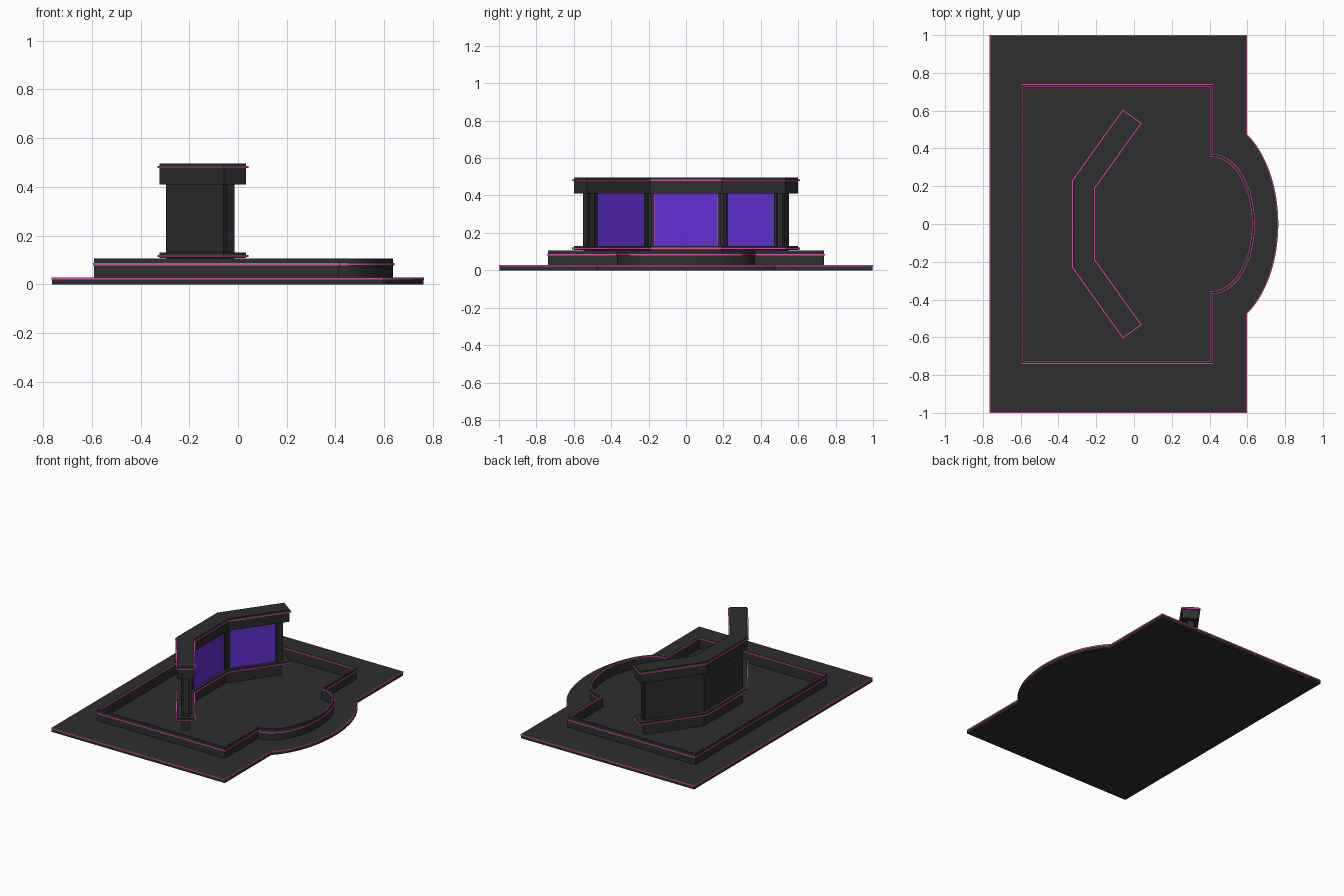
import bpy, bmesh, math
from mathutils import Vector

if "Cube" in bpy.data.objects:
    bpy.data.objects.remove(bpy.data.objects["Cube"])


def material(name, rgb):
    m = bpy.data.materials.new(name)
    m.diffuse_color = (*rgb, 1)
    m.use_nodes = True
    m.node_tree.nodes["Principled BSDF"].inputs["Base Color"].default_value = m.diffuse_color
    return m


DARK = material("charcoal", (0.027, 0.027, 0.027))
PINK = material("pink trim", (0.66, 0.08, 0.38))
PURPLE = material("purple screen", (0.125, 0.03, 0.66))


def finish(name, bm, mat):
    bmesh.ops.recalc_face_normals(bm, faces=bm.faces[:])
    me = bpy.data.meshes.new(name)
    bm.to_mesh(me)
    bm.free()
    me.materials.append(mat)
    ob = bpy.data.objects.new(name, me)
    bpy.context.collection.objects.link(ob)
    return ob


def offset(pts, d, closed=True):
    """Mitred offset to the right of travel (outward for CCW outlines)."""
    out, n = [], len(pts)
    for i, p in enumerate(pts):
        p = Vector(p)
        prev = Vector(pts[i - 1]) if closed or i > 0 else None
        nxt = Vector(pts[(i + 1) % n]) if closed or i < n - 1 else None
        dirs = [v.normalized() for v in ((p - prev) if prev else None,
                                         (nxt - p) if nxt else None) if v]
        norms = [Vector((v.y, -v.x)) for v in dirs]
        m = sum(norms, Vector((0, 0))).normalized()
        out.append(p + m * (d / m.dot(norms[0])))
    return out


def prism(name, outline, z0, z1, mat):
    bm = bmesh.new()
    lo = [bm.verts.new((p[0], p[1], z0)) for p in outline]
    hi = [bm.verts.new((p[0], p[1], z1)) for p in outline]
    bm.faces.new(lo[::-1])
    bm.faces.new(hi)
    n = len(lo)
    for i in range(n):
        j = (i + 1) % n
        bm.faces.new((lo[i], lo[j], hi[j], hi[i]))
    return finish(name, bm, mat)


def ring(name, outline, d_out, d_in, z0, z1, mat):
    bm = bmesh.new()
    a, b = offset(outline, d_out), offset(outline, d_in)
    loops = [[bm.verts.new((p.x, p.y, z)) for p in o]
             for o, z in ((a, z0), (a, z1), (b, z1), (b, z0))]
    n = len(a)
    for k in range(4):
        u, v = loops[k], loops[(k + 1) % 4]
        for i in range(n):
            j = (i + 1) % n
            bm.faces.new((u[i], u[j], v[j], v[i]))
    return finish(name, bm, mat)


def arc(cx, a, b, start, steps=40):
    return [(cx + a * math.cos(t), b * math.sin(t))
            for t in (start - 2 * start * i / steps for i in range(steps + 1))]


# Floor slab with a rounded bulge on the +x side
CX = 0.415
slab = [(-0.763, -0.998), (0.595, -0.998)] + \
    arc(CX, 0.347, 0.557, -math.acos(0.18 / 0.347)) + [(0.595, 0.998), (-0.763, 0.998)]
prism("floor_slab", slab, 0, 0.028, DARK)
ring("floor_slab_trim", slab, 0.002, -0.003, 0.019, 0.0285, PINK)

# Low basin wall with trim outside and along the inner top edge
basin = [(-0.59, -0.737), (CX, -0.737)] + \
    arc(CX, 0.221, 0.366, -math.pi / 2) + [(CX, 0.737), (-0.59, 0.737)]
ring("basin_wall", basin, 0, -0.012, 0.026, 0.105, DARK)
ring("basin_outer_trim", basin, 0.006, -0.002, 0.078, 0.087, PINK)
ring("basin_inner_trim", basin, -0.009, -0.014, 0.098, 0.1055, PINK)

# Three-sided display wall, following a bent centre line
PATH = [Vector(p) for p in ((-0.008, -0.572), (-0.267, -0.21),
                            (-0.267, 0.21), (-0.008, 0.572))]


def bent(name, half, ext, z0, z1, mat):
    p = [v.copy() for v in PATH]
    p[0] += (p[0] - p[1]).normalized() * ext
    p[3] += (p[3] - p[2]).normalized() * ext
    prism(name, offset(p, half, False) + offset(p, -half, False)[::-1], z0, z1, mat)


bent("display_core", 0.028, -0.05, 0.026, 0.415, DARK)
bent("display_foot_trim", 0.064, 0.0, 0.112, 0.121, PINK)
bent("display_foot", 0.056, -0.008, 0.108, 0.130, DARK)
bent("display_cap", 0.056, -0.008, 0.410, 0.495, DARK)
bent("display_cap_trim", 0.064, 0.0, 0.477, 0.485, PINK)


def along(name, a, b, s0, s1, d0, d1, z0, z1, mat):
    """Box beside segment a-b: s along it, d towards the screen side (+x)."""
    t = (b - a).normalized()
    n = Vector((t.y, -t.x))
    prism(name, [a + t * s + n * d for s, d in
                 ((s0, d0), (s0, d1), (s1, d1), (s1, d0))], z0, z1, mat)


# Screens, end posts and corner posts
for i, label in enumerate(("front", "middle", "back")):
    a, b = PATH[i], PATH[i + 1]
    L = (b - a).length
    s0 = 0.095 if i == 0 else 0.038
    s1 = L - (0.095 if i == 2 else 0.038)
    along(f"screen_{label}", a, b, s0, s1, 0.026, 0.032, 0.13, 0.41, PURPLE)
    for side, s, out in (("start", s0, -1), ("end", s1, 1)):
        w = 0.014
        lo, hi = sorted((s, s + out * w))
        along(f"post_{label}_{side}", a, b, lo, hi, 0.02, 0.04, 0.125, 0.412, DARK)
    if i == 1:
        for s in (s0, s1 - 0.004):
            along("screen_edge_trim", a, b, s, s + 0.004, 0.03, 0.035, 0.13, 0.41, PINK)

for label, a, b in (("front", PATH[0], PATH[1]), ("back", PATH[3], PATH[2])):
    along(f"end_post_{label}", a, b, 0.04, 0.06, -0.02, 0.02, 0.125, 0.412, DARK)
